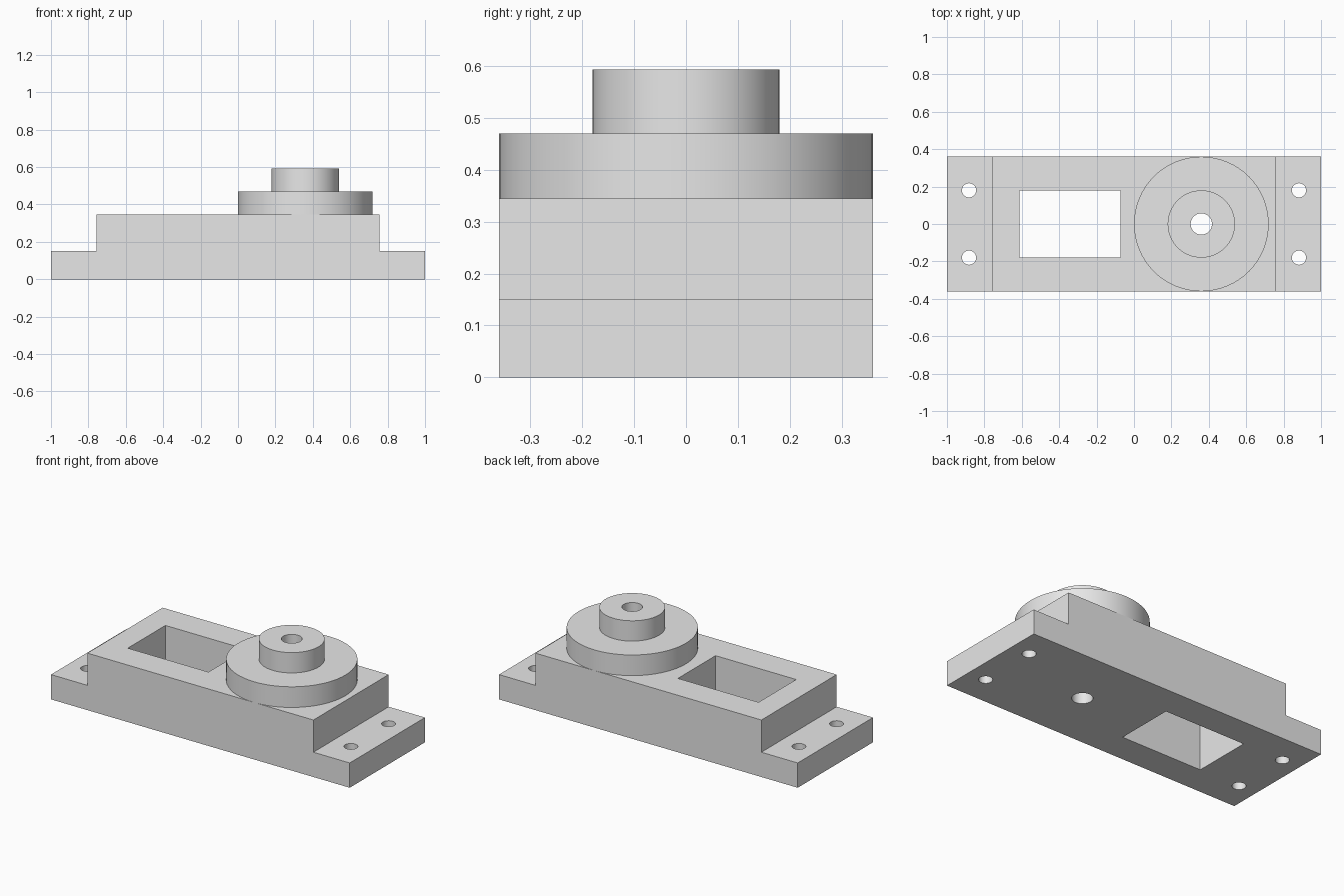
import bpy
import bmesh
import math
from mathutils import Matrix, Vector

if "Cube" in bpy.data.objects:
    bpy.data.objects.remove(bpy.data.objects["Cube"], do_unlink=True)

HALF_WIDTH = 0.36
FOOT_TOP, BODY_TOP, DISC_TOP, BOSS_TOP = 0.15, 0.345, 0.47, 0.593
HUB_X = 0.36
BORE = 0.057

grey = bpy.data.materials.new("light grey")
grey.use_nodes = True
grey.diffuse_color = (0.8, 0.8, 0.8, 1)
grey.node_tree.nodes["Principled BSDF"].inputs["Base Color"].default_value = (0.8, 0.8, 0.8, 1)


def add_object(name, bm):
    bmesh.ops.recalc_face_normals(bm, faces=bm.faces)
    mesh = bpy.data.meshes.new(name)
    bm.to_mesh(mesh)
    bm.free()
    mesh.materials.append(grey)
    obj = bpy.data.objects.new(name, mesh)
    bpy.context.collection.objects.link(obj)
    return obj


def select_only(obj):
    bpy.ops.object.select_all(action='DESELECT')
    obj.select_set(True)
    bpy.context.view_layer.objects.active = obj


def add_hole(bm, x, y, radius, sides):
    bmesh.ops.create_cone(bm, cap_ends=True, segments=sides, radius1=radius,
                          radius2=radius, depth=2, matrix=Matrix.Translation((x, y, 0)))


# Stepped base: side profile extruded across the width
bm = bmesh.new()
right = [(1, 0), (1, FOOT_TOP), (0.757, FOOT_TOP), (0.757, BODY_TOP)]
outline = right + [(-x, z) for x, z in reversed(right)]
face = bm.faces.new([bm.verts.new((x, -HALF_WIDTH, z)) for x, z in outline])
side = bmesh.ops.extrude_face_region(bm, geom=[face])
verts = [v for v in side["geom"] if isinstance(v, bmesh.types.BMVert)]
bmesh.ops.translate(bm, verts=verts, vec=(0, 2 * HALF_WIDTH, 0))
base = add_object("stepped_base", bm)

# Cutters: rectangular window, hub bore and four mounting holes
bm = bmesh.new()
bmesh.ops.create_cube(bm, size=1, matrix=Matrix.Translation((-0.342, 0, 0))
                      @ Matrix.Diagonal((0.54, 0.36, 2, 1)))
add_hole(bm, HUB_X, 0, BORE, 64)
for x in (-0.882, 0.882):
    for y in (-0.18, 0.18):
        add_hole(bm, x, y, 0.038, 48)
cutter = add_object("hole_cutter", bm)
cutter.hide_render = True

cut = base.modifiers.new("holes", 'BOOLEAN')
cut.operation = 'DIFFERENCE'
cut.solver = 'EXACT'
cut.object = cutter
select_only(base)
bpy.ops.object.modifier_apply(modifier=cut.name)
bpy.data.objects.remove(cutter, do_unlink=True)

# Stepped hub: ring profile revolved around the bore axis
bm = bmesh.new()
profile = [(BORE, BODY_TOP), (0.36, BODY_TOP), (0.36, DISC_TOP),
           (0.18, DISC_TOP), (0.18, BOSS_TOP), (BORE, BOSS_TOP)]
ring = [bm.verts.new((r, 0, z)) for r, z in profile]
edges = [bm.edges.new((ring[i - 1], ring[i])) for i in range(len(ring))]
bmesh.ops.spin(bm, geom=ring + edges, cent=Vector(), axis=(0, 0, 1),
               angle=math.tau, steps=64, use_merge=True)
bmesh.ops.remove_doubles(bm, verts=bm.verts, dist=0.0001)
hub = add_object("stepped_hub", bm)
hub.location.x = HUB_X

# Smooth round walls, crisp edges
for part in (base, hub):
    select_only(part)
    bpy.ops.object.shade_smooth_by_angle(angle=math.radians(30))
